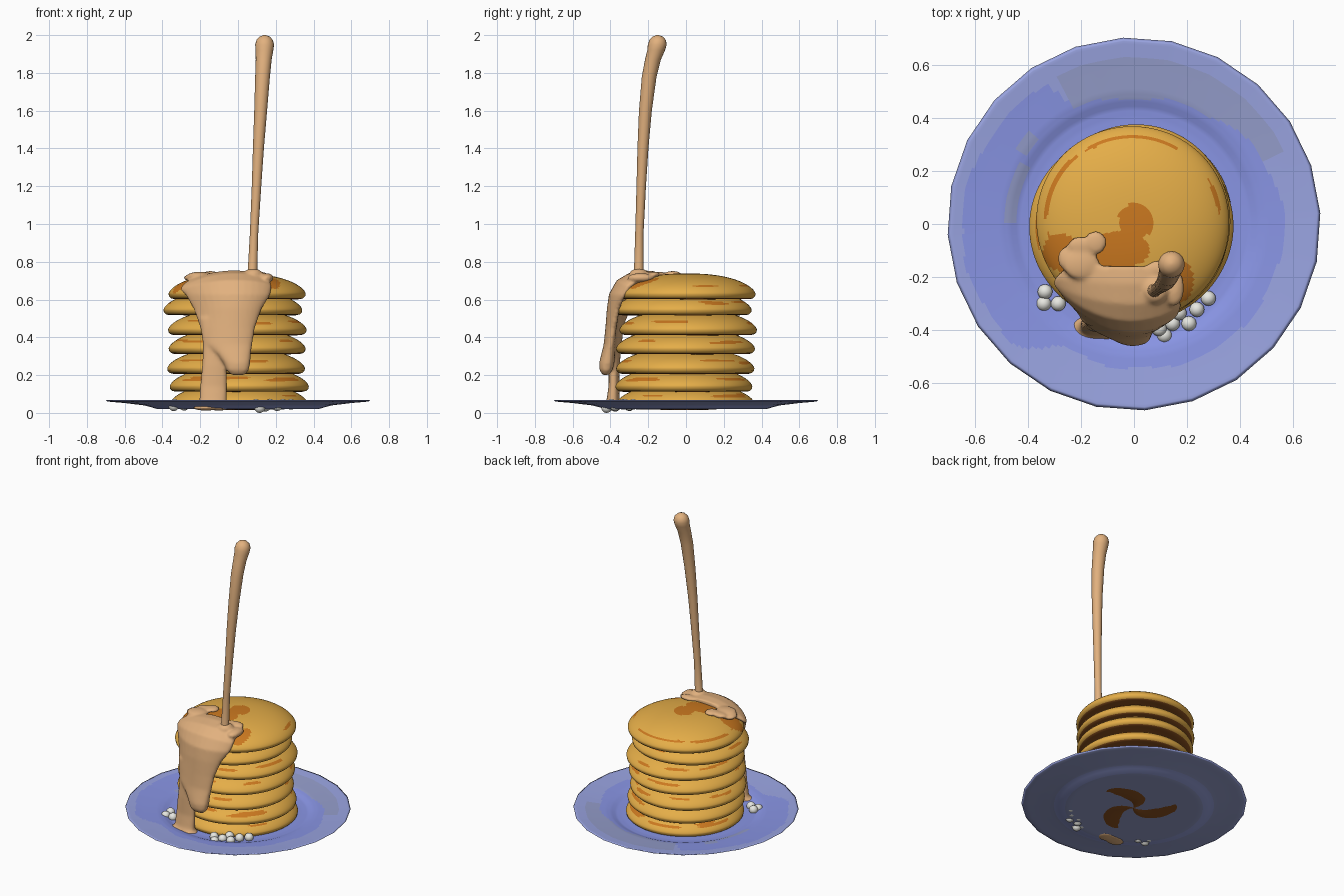
import bpy, bmesh, math, random
from mathutils import Vector, Matrix

if "Cube" in bpy.data.objects:
    bpy.data.objects.remove(bpy.data.objects["Cube"])
random.seed(4)


def mat(name, c):
    m = bpy.data.materials.new(name)
    m.diffuse_color = (*c, 1)
    m.use_nodes = True
    m.node_tree.nodes["Principled BSDF"].inputs["Base Color"].default_value = m.diffuse_color
    return m


GOLD = mat("golden batter", (0.78, 0.42, 0.065))
BROWN = mat("toasted brown", (0.60, 0.19, 0.014))
DARK = mat("dark crust", (0.27, 0.085, 0.014))
BLUE = mat("plate blue", (0.25, 0.30, 0.78))
RIM = mat("plate rim periwinkle", (0.32, 0.37, 0.75))
GREY = mat("plate grey blue", (0.30, 0.34, 0.60))
SYRUP = mat("syrup tan", (0.76, 0.44, 0.21))
WHITE = mat("berry white", (0.85, 0.85, 0.80))


def finish(name, bm, mats):
    bmesh.ops.recalc_face_normals(bm, faces=bm.faces)
    for f in bm.faces:
        f.smooth = True
    me = bpy.data.meshes.new(name)
    bm.to_mesh(me)
    bm.free()
    for m in mats:
        me.materials.append(m)
    ob = bpy.data.objects.new(name, me)
    bpy.context.collection.objects.link(ob)
    return ob


def resample(pts, step):
    out = [pts[0]]
    for (r0, z0), (r1, z1) in zip(pts, pts[1:]):
        n = max(1, round(math.hypot(r1 - r0, z1 - z0) / step))
        out += [(r0 + (r1 - r0) * i / n, z0 + (z1 - z0) * i / n) for i in range(1, n + 1)]
    return out


def lathe(name, prof, segs, mats, rule, warp):
    """Revolve a profile; warp moves points, rule picks the material of a face."""
    bm = bmesh.new()
    rings = [[bm.verts.new(warp(r, 2 * math.pi * k / segs, z)) for k in range(segs)] for r, z in prof]
    for j, (a, b) in enumerate(zip(rings, rings[1:])):
        for k in range(segs):
            f = bm.faces.new((a[k], a[k - 1], b[k - 1], b[k]))
            c = f.calc_center_median()
            f.material_index = rule(c, j)
    bmesh.ops.remove_doubles(bm, verts=bm.verts, dist=1e-5)
    return finish(name, bm, mats)


# Plate: thin dish with a 24-sided rim, blue well, periwinkle rim and grey patches
BOUND = [(0, .565), (30, .54), (60, .49), (100, .47), (117, .50), (122, .62), (150, .63),
         (180, .65), (225, .64), (240, .53), (300, .56), (360, .565)]
UPPER = resample([(0, .03), (.40, .03), (.435, .033), (.47, .046), (.50, .052), (.60, .060),
                  (.69, .068), (.703, .066)], 0.01)
LOWER = resample([(.703, .066), (.69, .060), (.60, .052), (.50, .040), (.47, .033),
                  (.43, .021), (.40, .02), (0, .02)], 0.03)


def glaze(c, j):
    a, r = math.degrees(math.atan2(c.y, c.x)) % 360, math.hypot(c.x, c.y)
    if j >= len(UPPER) - 1:  # underside
        return 2 if r < .43 or r > .5 and r < .69 else 1
    if abs(a - 165) < 14 and abs(r - .465) < .022 or abs(a - 143) < 5 and abs(r - .5) < .025:
        return 2
    for (a0, b0), (a1, b1) in zip(BOUND, BOUND[1:]):
        if a0 <= a <= a1:
            if r < b0 + (b1 - b0) * (a - a0) / (a1 - a0) + 0.006 * math.sin(a / 5):
                return 0
            return 2 if 25 < a < 118 and r < .63 else 1


def facet(r, a, z):
    s = math.pi / 12
    k = math.cos(s / 2) / math.cos(a % s - s / 2)
    k = 1 + (k - 1) * (r / 0.7) ** 4
    a += .058
    return (r * k * math.cos(a), r * k * math.sin(a), z)


lathe("plate", UPPER + LOWER[1:], 192, [BLUE, RIM, GREY], glaze, facet)


# Pancakes: domed tops, flat dark undersides, brown streaks near the edge
def dome(r, R=0.365):
    return 0.03 + 0.108 * max(0, 1 - (r / R) ** 2.4) ** 0.62


R = 0.365
SIDE = 44
top = [(R * math.sin(t * math.pi / 2), dome(R * math.sin(t * math.pi / 2))) for t in [i / SIDE for i in range(SIDE + 1)]]
PANCAKE = top + [(.363, .018), (.352, .007), (.335, .002), (.31, 0), (.26, 0), (.2, 0), (.13, 0), (.06, 0), (0, 0)]
STACK = [(0.005, 0, .02), (0.005, -.01, .11), (-.012, -.005, .205), (-.005, -.005, .31),
         (-.002, .01, .41), (-.025, -.015, .515), (-.004, .003, .60)]
for i, (cx, cy, cz) in enumerate(STACK):
    last = i == len(STACK) - 1
    arcs = [(a, a + random.uniform(.3, .8), random.uniform(.32, .342))
            for a in [random.uniform(0, 6) for _ in range(7)]]
    if last:
        arcs = [(1.03, 2.15, .326), (2.25, 3.1, .33), (0.1, 0.52, .328), (3.25, 3.8, .32)]

    def toast(c, j, cx=cx, cy=cy, arcs=arcs, last=last):
        x, y = c.x - cx, c.y - cy
        r, a = math.hypot(x, y), math.atan2(y, x) % (2 * math.pi)
        if j >= SIDE + 2:
            return 2
        if j > SIDE - 2:
            return 0
        if any(a0 < a < a1 and abs(r - rr) < .0075 * min(1, 8 * min(a - a0, a1 - a) + .3) for a0, a1, rr in arcs):
            return 1
        if last:  # broad toasted patches around the syrup
            return int(math.hypot(x - .012, y - .008) < .068 or math.hypot((x + .05) / 1.6, y + .10) < .07
                       or math.hypot(x + .27, y + .11) < .07 or math.hypot(x + .21, y + .13) < .07
                       or math.hypot((x - .19) / .5, y + .22) < .075)
        return 0

    def warp(r, a, z, cx=cx, cy=cy, cz=cz, i=i):
        k = 1 + .008 * math.sin(2 * a + i * 1.7) + .006 * math.sin(3 * a + i)
        if z <= 0:  # rippled underside
            z += .004 * math.sin(3 * a + 14 * r) + .02 * max(0, r - .15) ** .8
        return (cx + r * k * math.cos(a), cy + r * k * math.sin(a), cz + z)

    lathe(f"pancake_{i + 1}", PANCAKE, 128, [GOLD, BROWN, DARK], toast, warp)


# Syrup helpers: bridge closed rings, and lay flattened sheets along a flow line
def bridge(bm, rings):
    vr = [[bm.verts.new(p) for p in ring] for ring in rings]
    for a, b in zip(vr, vr[1:]):
        for k in range(len(a)):
            bm.faces.new((a[k], a[k - 1], b[k - 1], b[k]))
    bm.faces.new(vr[0])
    bm.faces.new(vr[-1][::-1])


def sheet(bm, rows, n=32):
    """Rows: y, z, left x, right x, half thickness, bend back, bend down."""
    rings = []
    for i, (y, z, xl, xr, th, kb, kd) in enumerate(rows):
        p, q = rows[max(0, i - 1)], rows[min(len(rows) - 1, i + 1)]
        t = Vector((0, q[0] - p[0], q[1] - p[1])).normalized()
        ring = []
        for k in range(n):
            a = 2 * math.pi * k / n
            x = (xl + xr) / 2 + (xr - xl) / 2 * math.cos(a)
            s = th * math.copysign(abs(math.sin(a)) ** .7, math.sin(a))
            ring.append((x, y + kb * x * x + t.z * s, z - kd * x * x - t.y * s))
        rings.append(ring)
    bridge(bm, rings)


def blob(bm, x, y, z, rx, ry, rz):
    bmesh.ops.create_uvsphere(bm, u_segments=20, v_segments=12, radius=1,
                              matrix=Matrix.Translation((x, y, z)) @ Matrix.Diagonal((rx, ry, rz, 1)))


# Syrup pool: cap over the edge, short drip, long drip to the plate, lobes on top
bm = bmesh.new()
sheet(bm, [(-.16, .735, -.25, .07, .016, .1, .5), (-.22, .73, -.30, .13, .026, .2, .7),
           (-.29, .712, -.305, .17, .032, .7, .7), (-.345, .68, -.30, .18, .032, 1.3, .4),
           (-.378, .62, -.275, .17, .032, 1.6, 0), (-.388, .55, -.235, .125, .032, 1.6, 0),
           (-.396, .45, -.20, .09, .032, 1.3, 0), (-.405, .36, -.17, .075, .032, 1, 0),
           (-.412, .31, -.11, .068, .036, .6, 0), (-.42, .26, -.075, .064, .04, .5, 0),
           (-.425, .225, -.06, .056, .034, .5, 0), (-.425, .20, -.035, .035, .016, .5, 0)])
sheet(bm, [(-.37, .5, -.205, -.07, .03, .6, 0), (-.38, .36, -.185, -.065, .03, .5, 0),
           (-.385, .25, -.19, -.06, .028, .3, 0), (-.385, .14, -.20, -.06, .028, .2, 0),
           (-.39, .06, -.205, -.06, .035, .2, 0), (-.395, .02, -.23, -.055, .045, .2, 0)])
for b in [(-.17, -.395, .028, .07, .05, .016), (-.10, -.39, .028, .06, .05, .016),
          (-.145, -.07, .735, .043, .045, .016), (-.20, -.08, .728, .05, .035, .016),
          (-.24, -.13, .715, .05, .05, .018), (-.20, -.15, .727, .07, .06, .02),
          (.10, -.17, .733, .06, .035, .015), (.15, -.24, .715, .04, .07, .025),
          (.08, -.25, .735, .05, .05, .03)]:
    blob(bm, *b)
pool = finish("syrup_pool", bm, [SYRUP])
rm = pool.modifiers.new("merge", 'REMESH')
rm.mode = 'VOXEL'
rm.voxel_size = 0.009
rm.use_smooth_shade = True
sm = pool.modifiers.new("soften", 'SMOOTH')
sm.factor = 0.5
sm.iterations = 5

# Syrup stream: tapering pour with a rounded bulb at the top
bm = bmesh.new()
path = [(.075, -.25, .72, .035), (.077, -.25, .76, .025), (.085, -.247, .95, .022), (.098, -.237, 1.2, .025),
        (.108, -.228, 1.4, .029), (.12, -.215, 1.6, .034), (.13, -.195, 1.78, .039),
        (.136, -.175, 1.87, .042), (.14, -.158, 1.92, .047), (.141, -.152, 1.95, .050),
        (.141, -.15, 1.975, .043), (.141, -.15, 1.992, .027), (.141, -.15, 2.0, .006)]
bridge(bm, [[(x + r * math.cos(k * math.pi / 10), y + r * math.sin(k * math.pi / 10), z)
             for k in range(20)] for x, y, z, r in path])
finish("syrup_stream", bm, [SYRUP])

# White berries resting around the stack
bm = bmesh.new()
for x, y, z in [(-.335, -.255, .045), (-.34, -.30, .038), (-.285, -.30, .04), (.28, -.28, .045),
                (.237, -.322, .045), (.207, -.375, .038), (.115, -.42, .028), (.095, -.395, .045),
                (.17, -.335, .045), (.145, -.375, .035)]:
    blob(bm, x, y, z, .028, .028, .028)
finish("berries", bm, [WHITE])
